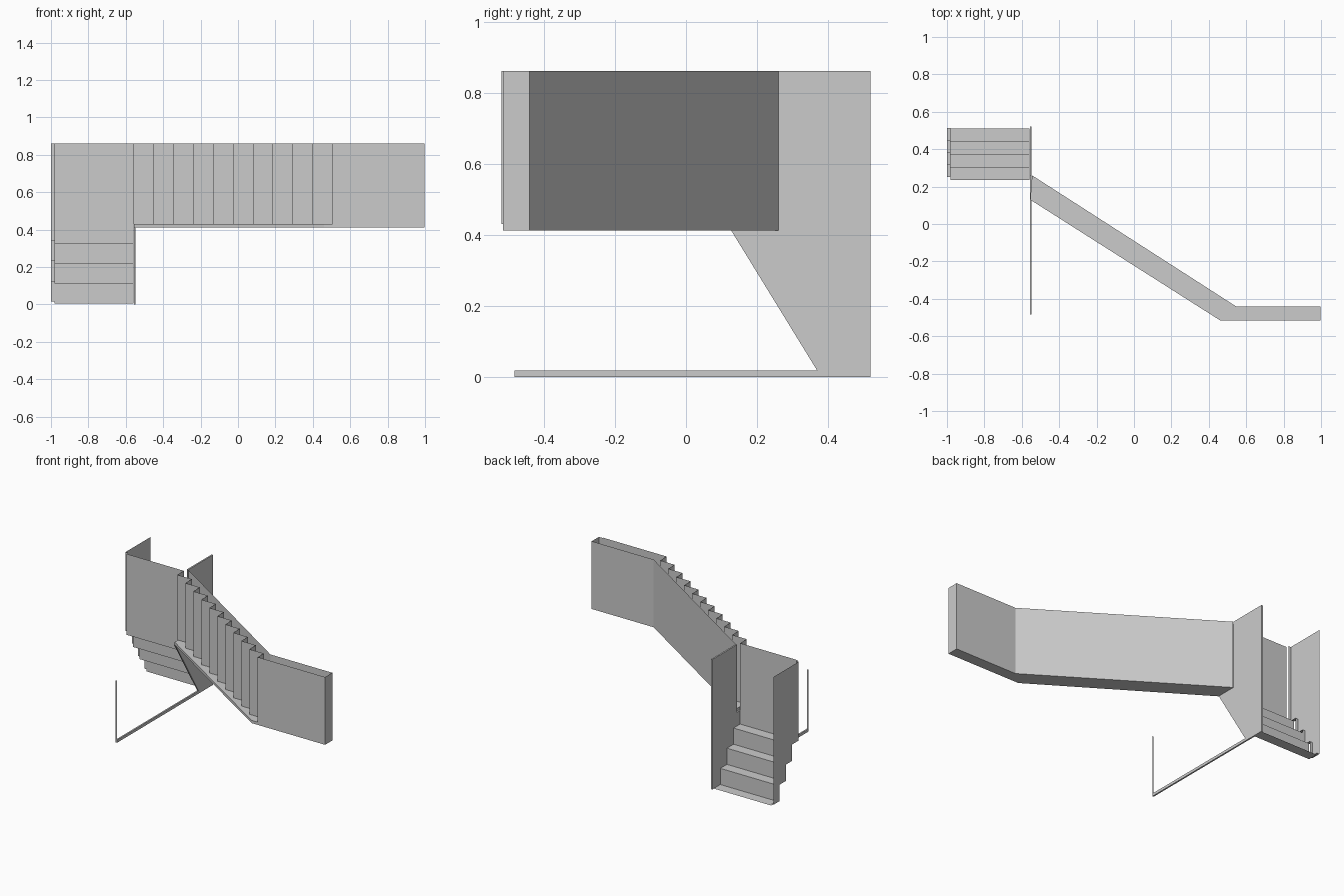
import bpy

if "Cube" in bpy.data.objects:
    bpy.data.objects.remove(bpy.data.objects["Cube"])

AX = {'x': lambda a, b, h: (h, a, b), 'z': lambda a, b, h: (a, b, h)}


def make(name, verts, faces):
    me = bpy.data.meshes.new(name)
    me.from_pydata(verts, [], faces)
    me.update()
    ob = bpy.data.objects.new(name, me)
    bpy.context.collection.objects.link(ob)
    return ob


def strip(name, path, axis, lo, hi):
    """Thin sheet: an open path swept along an axis."""
    n = len(path)
    v = [AX[axis](a, b, h) for h in (lo, hi) for a, b in path]
    return make(name, v, [(i, i + 1, n + i + 1, n + i) for i in range(n - 1)])


def prism(name, outline, axis, lo, hi):
    """Closed outline extruded along an axis."""
    n = len(outline)
    v = [AX[axis](a, b, h) for h in (lo, hi) for a, b in outline]
    f = [(i, (i + 1) % n, n + (i + 1) % n, n + i) for i in range(n)]
    return make(name, v, f + [tuple(reversed(range(n))), tuple(range(n, 2 * n))])


def sheet(name, outline, axis, h):
    return make(name, [AX[axis](a, b, h) for a, b in outline],
                [tuple(range(len(outline)))])


def zigzag(a, b, da, db, count):
    """Stair profile: move along a, then along b, repeated."""
    pts = [(a, b)]
    for _ in range(count):
        a += da
        pts.append((a, b))
        b += db
        pts.append((a, b))
    return pts


TOP, BASE = 0.86, 0.412

# long flight: treads, risers and landing front
steps = [(-0.56, 0.233)] + zigzag(-0.56, 0.165, 0.1065, -0.0685, 10)
strip("long_flight_steps", steps + [(0.97, -0.52)], 'z', 0.43, TOP)

# long flight: back wall, end wall and landing face
strip("long_flight_walls", [(-0.545, 0.26), (0.545, -0.44), (0.998, -0.44),
                            (0.998, -0.515), (0.505, -0.515)], 'z', BASE, TOP)

# side plate the steps stand on
prism("long_flight_side", [(-0.545, 0.26), (0.545, -0.44), (0.998, -0.44),
                           (0.998, -0.515), (0.46, -0.515), (-0.555, 0.13)],
      'z', BASE, 0.43)

# short flight: steps and tall wall
short = zigzag(0.51, 0.004, -0.069, 0.107, 3)
strip("short_flight_steps", short + [(0.234, 0.325), (0.234, TOP)], 'x', -0.98, -0.56)

# short flight: outer side plate with stepped lower edge and its rim
edge = zigzag(0.512, 0.015, -0.065, 0.108, 3) + [(0.25, 0.339), (0.25, TOP)]
sheet("outer_side", edge + [(0.512, TOP)], 'x', -0.999)
strip("outer_side_rim", edge, 'x', -0.999, -0.98)

# short flight: inner side plate with sloping lower edge
prism("inner_side", [(0.52, 0.0), (0.52, TOP), (0.26, TOP), (0.26, BASE),
                     (0.127, BASE), (0.38, 0.0)], 'x', -0.557, -0.547)

# floor rail and thin upright
prism("floor_rail", [(0.38, 0.0), (0.38, 0.018), (-0.483, 0.018), (-0.483, 0.0)],
      'x', -0.557, -0.547)
make("upright", [(-0.557, -0.483, 0.0), (-0.547, -0.483, 0.0),
                 (-0.547, -0.483, 0.41), (-0.557, -0.483, 0.41)], [(0, 1, 2, 3)])
